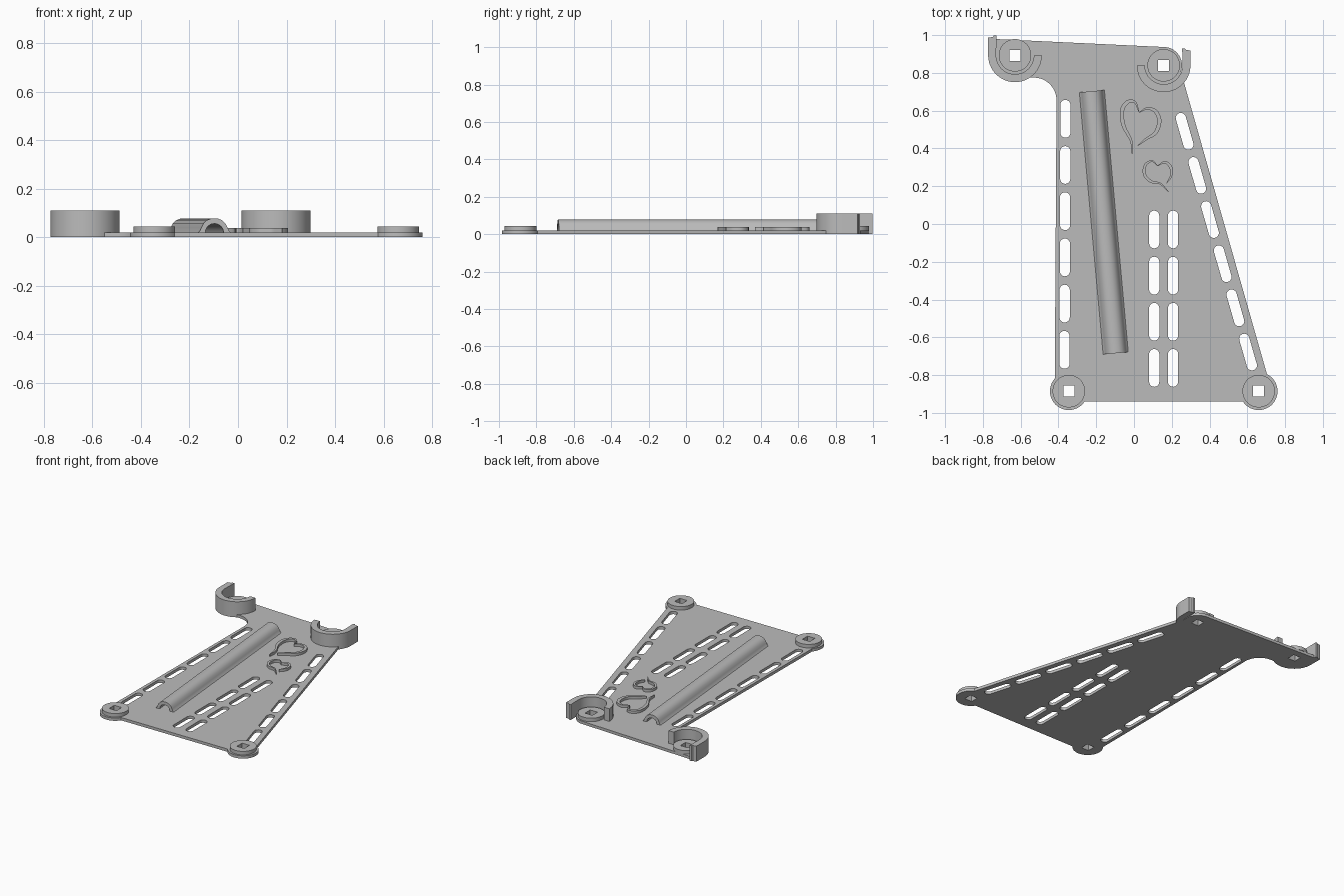
import bpy, bmesh
from math import sin, cos, pi, radians, atan2
from mathutils import Vector

cube = bpy.data.objects.get("Cube")
if cube:
    bpy.data.objects.remove(cube, do_unlink=True)

grey = bpy.data.materials.new("plain grey")
grey.use_nodes = True
grey.diffuse_color = (0.5, 0.5, 0.5, 1)
grey.node_tree.nodes["Principled BSDF"].inputs["Base Color"].default_value = (0.5, 0.5, 0.5, 1)
parts = []


def prism(name, loops, z0, z1):
    """Extrude an outline, with optional holes, between two heights."""
    cu = bpy.data.curves.new(name, 'CURVE')
    cu.dimensions = '2D'
    cu.fill_mode = 'BOTH'
    cu.extrude = (z1 - z0) / 2
    for loop in loops:
        sp = cu.splines.new('POLY')
        sp.points.add(len(loop) - 1)
        for p, (x, y) in zip(sp.points, loop):
            p.co = (x, y, 0, 1)
        sp.use_cyclic_u = True
    tmp = bpy.data.objects.new(name + "_outline", cu)
    bpy.context.collection.objects.link(tmp)
    bpy.context.view_layer.update()
    me = bpy.data.meshes.new_from_object(
        tmp.evaluated_get(bpy.context.evaluated_depsgraph_get()))
    bpy.data.objects.remove(tmp, do_unlink=True)
    bm = bmesh.new()
    bm.from_mesh(me)
    bmesh.ops.remove_doubles(bm, verts=bm.verts, dist=0.0001)
    bmesh.ops.translate(bm, verts=bm.verts, vec=(0, 0, (z0 + z1) / 2))
    bmesh.ops.recalc_face_normals(bm, faces=bm.faces)
    bm.to_mesh(me)
    bm.free()
    me.materials.clear()
    me.materials.append(grey)
    ob = bpy.data.objects.new(name, me)
    bpy.context.collection.objects.link(ob)
    parts.append(ob)
    return ob


def arc(c, r, a0, a1, n=32):
    return [(c[0] + r * cos(radians(a0 + (a1 - a0) * i / n)),
             c[1] + r * sin(radians(a0 + (a1 - a0) * i / n))) for i in range(n + 1)]


def square(c, s=0.029):
    return [(c[0] + i * s, c[1] + j * s) for i, j in ((-1, -1), (1, -1), (1, 1), (-1, 1))]


def slot(c, tilt=0, length=0.2, r=0.027):
    d = Vector((-sin(tilt), cos(tilt))) * (length / 2 - r)
    a = tilt * 180 / pi
    return (arc(Vector(c) + d, r, a, a + 180, 10) +
            arc(Vector(c) - d, r, a + 180, a + 360, 10))


def smooth_path(pts, n=8):
    """Catmull-Rom curve through the points."""
    p = [Vector(q) for q in pts]
    p = [2 * p[0] - p[1]] + p + [2 * p[-1] - p[-2]]
    out = []
    for a, b, c, d in zip(p, p[1:], p[2:], p[3:]):
        for i in range(n):
            t = i / n
            out.append(0.5 * (2 * b + (c - a) * t + (2 * a - 5 * b + 4 * c - d) * t * t
                              + (3 * b - a - 3 * c + d) * t ** 3))
    return out + [p[-2]]


def stroke(name, pts, width):
    """Raised pen stroke that tapers at both ends."""
    path = smooth_path(pts)
    left, right = [], []
    for i, p in enumerate(path):
        d = (path[min(i + 1, len(path) - 1)] - path[max(i - 1, 0)]).normalized()
        w = width / 2 * (0.15 + 0.85 * sin(pi * i / (len(path) - 1)))
        off = Vector((-d.y, d.x)) * w
        left.append(p + off)
        right.append(p - off)
    prism(name, [left + right[::-1]], 0.015, 0.038)


# Corner centres
front_left, front_right = (0.66, -0.885), (-0.345, -0.885)
back_left, back_right = (0.157, 0.84), (-0.63, 0.893)
corners = {"front_left": front_left, "front_right": front_right,
           "back_left": back_left, "back_right": back_right}

# Base plate with rounded corners, slots and square holes
outline = (arc(front_right, 0.1, 138, 327) + arc(front_left, 0.1, 213, 424)
           + arc(back_left, 0.097, -20, 85) + [(-0.73, 0.979), (-0.73, 0.893)]
           + arc(back_right, 0.138, 180, 302) + arc((-0.53, 0.655), 0.12, 90, 0, 12))
holes = [square(c) for c in corners.values()]
tilt = atan2(0.336, 1.169)
for i in range(6):
    holes.append(slot((-0.363 - 0.001 * i, 0.557 - 0.2446 * i)))
    holes.append(slot((0.268 + 0.0672 * i, 0.491 - 0.2338 * i), tilt))
for i in range(4):
    for x in (0.107, 0.207):
        holes.append(slot((x, -0.029 - 0.2443 * i)))
prism("base_plate", [outline] + holes, 0, 0.02)

# Round bosses around the square holes
for name, c in corners.items():
    prism(name + "_boss", [arc(c, 0.086, 0, 360, 48)[:-1], square(c)], 0.018, 0.045)


# Open hooks wrapping the back bosses
def hook(name, c, side, tip):
    flip = lambda pts: [(c[0] + side * x, c[1] + y) for x, y in pts]
    o = (0, 0)
    shape = ([(0.142, tip - 0.012), (0.118, tip - 0.008), (0.112, tip), (0.098, tip)][::-1]
             + arc(o, 0.142, 0, -180, 40) + arc(o, 0.1, -180, 0, 40))
    tip_pts, rest = shape[:4], shape[4:]
    prism(name, [flip(tip_pts + rest)], 0, 0.11)


hook("back_right_hook", back_right, -1, 0.105)
hook("back_left_hook", back_left, 1, 0.09)

# Hollow ridge running along the plate
half = [(0.069, 0.018), (0.06, 0.026), (0.054, 0.04), (0.046, 0.056),
        (0.033, 0.069), (0.017, 0.076)]
section = (half + [(0, 0.078)] + [(-x, z) for x, z in half[::-1]]
           + arc((0, 0.018), 0.038, 180, 0, 16))
ridge = prism("ridge", [section], 0, 1.393)
ridge.rotation_euler = (pi / 2, 0, atan2(0.126, 1.387))
ridge.location = (-0.223, 0.703, 0)

# Two outlined hearts
stroke("large_heart_right", [(-0.01, 0.37), (-0.015, 0.44), (-0.055, 0.52), (-0.063, 0.6),
                             (-0.035, 0.645), (0.005, 0.645), (0.028, 0.59)], 0.022)
stroke("large_heart_left", [(0.028, 0.59), (0.07, 0.612), (0.115, 0.595), (0.134, 0.545),
                            (0.115, 0.485), (0.065, 0.45), (0.02, 0.415)], 0.022)
stroke("small_heart_right", [(0.125, 0.308), (0.095, 0.333), (0.06, 0.312), (0.056, 0.262),
                             (0.09, 0.225), (0.14, 0.213), (0.183, 0.17)], 0.016)
stroke("small_heart_left", [(0.125, 0.308), (0.163, 0.327), (0.195, 0.3), (0.196, 0.255),
                            (0.172, 0.215)], 0.016)

# Smooth the round walls, keep the edges crisp
bpy.ops.object.select_all(action='DESELECT')
for ob in parts:
    ob.select_set(True)
bpy.context.view_layer.objects.active = parts[0]
bpy.ops.object.shade_smooth_by_angle(angle=radians(30))
